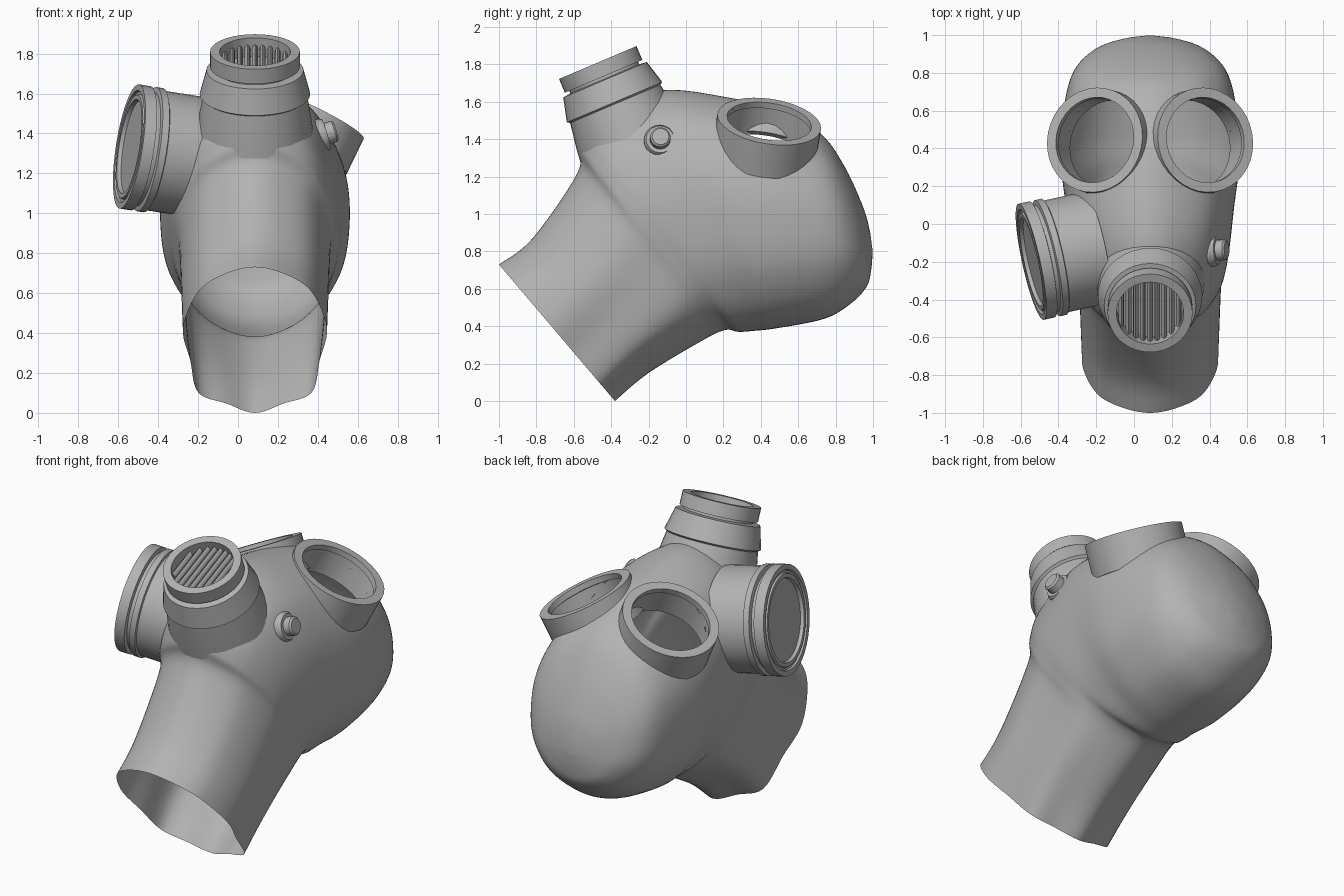
import bpy, bmesh, math
from mathutils import Vector

if "Cube" in bpy.data.objects:
    bpy.data.objects.remove(bpy.data.objects["Cube"])

CX = 0.085  # symmetry plane of the mask
grey = bpy.data.materials.new("grey rubber")
grey.diffuse_color = (0.45, 0.45, 0.45, 1)
grey.use_nodes = True
grey.node_tree.nodes["Principled BSDF"].inputs["Base Color"].default_value = grey.diffuse_color


def finish(name, bm, angle=35, recalc=True):
    if recalc:
        bmesh.ops.recalc_face_normals(bm, faces=bm.faces)
    me = bpy.data.meshes.new(name)
    bm.to_mesh(me)
    bm.free()
    ob = bpy.data.objects.new(name, me)
    bpy.context.collection.objects.link(ob)
    me.materials.append(grey)
    bpy.ops.object.select_all(action='DESELECT')
    ob.select_set(True)
    bpy.context.view_layer.objects.active = ob
    bpy.ops.object.shade_smooth_by_angle(angle=math.radians(angle))
    return ob


def lathe(name, profile, origin, axis, closed=False, seg=36):
    """Revolve (radius, height) points around an axis."""
    q = Vector((0, 0, 1)).rotation_difference(Vector(axis).normalized())
    o = Vector(origin)
    bm = bmesh.new()
    rings = []
    for r, s in profile:
        if r == 0:
            rings.append([bm.verts.new(o + q @ Vector((0, 0, s)))] * seg)
        else:
            rings.append([bm.verts.new(o + q @ Vector((
                r * math.cos(2 * math.pi * k / seg), r * math.sin(2 * math.pi * k / seg), s)))
                for k in range(seg)])
    pairs = list(zip(rings, rings[1:]))
    if closed:
        pairs.append((rings[-1], rings[0]))
    for a, b in pairs:
        for k in range(seg):
            n = (k + 1) % seg
            vs = list(dict.fromkeys([a[k], a[n], b[n], b[k]]))
            bm.faces.new(vs)
    return finish(name, bm)


def spline(pts, closed, n):
    """Catmull-Rom refinement of a point list."""
    m = len(pts)
    out = []
    for i in range(m if closed else m - 1):
        if closed:
            a, b, c, d = (pts[(i + j) % m] for j in (-1, 0, 1, 2))
        else:
            a, b, c, d = (pts[min(max(i + j, 0), m - 1)] for j in (-1, 0, 1, 2))
        for j in range(n):
            t = j / n
            out.append(0.5 * (2 * b + (c - a) * t + (2 * a - 5 * b + 4 * c - d) * t * t
                              + (3 * b - a - 3 * c + d) * t ** 3))
    if not closed:
        out.append(pts[-1])
    return out


# Hood: loft of sections from the neck opening to the crown
# front y, front z, back y, back z, half width
stations = [
    (-1.0, .73, -.38, 0, .36), (-.82, .87, -.20, .15, .37), (-.58, 1.22, .09, .325, .385),
    (-.57, 1.37, .21, .38, .405), (-.48, 1.52, .28, .37, .42), (-.15, 1.66, .36, .375, .445),
    (.24, 1.62, .49, .39, .475), (.50, 1.55, .74, .44, .455), (.72, 1.43, .88, .52, .405),
    (.85, 1.25, .965, .61, .30), (.95, 1.03, .99, .70, .16), (.985, .90, .998, .80, .04)]
neck = [(0, 0), (.43, .05), (.79, .17), (1, .42), (.9, .64), (.79, .86), (.4, .935), (0, 1)]
head = [(0, 0), (.36, .04), (.70, .14), (.94, .32), (1, .53), (.9, .75), (.55, .93), (0, 1)]
grid = []
for i, (fy, fz, by, bz, w) in enumerate(stations):
    f = min(1, i / 4)
    half = [((1 - f) * a + f * c, (1 - f) * b + f * d) for (a, b), (c, d) in zip(neck, head)]
    loop = half + [(-u, t) for u, t in half[-2:0:-1]]
    ring = [Vector((CX + u * w, fy + (by - fy) * t, fz + (bz - fz) * t)) for u, t in loop]
    grid.append(spline(ring, True, 6))
columns = [spline([row[k] for row in grid], False, 6) for k in range(len(grid[0]))]

EYE_R = 0.28
eyes = [(Vector((CX + sx * .293, .445, 1.495)), Vector((sx * .43, .14, .89)).normalized())
        for sx in (-1, 1)]
bm = bmesh.new()
cols = [[bm.verts.new(p) for p in col] for col in columns]
for k, a in enumerate(cols):
    b = cols[(k + 1) % len(cols)]
    for i in range(len(a) - 1):
        bm.faces.new((a[i], b[i], b[i + 1], a[i + 1]))
bm.faces.new([c[-1] for c in cols])
bmesh.ops.recalc_face_normals(bm, faces=bm.faces)
# open the eye holes under the rims
dead = []
for face in bm.faces:
    for o, n in eyes:
        d = face.calc_center_median() - o
        h = d.dot(n)
        if -.4 < h < .25 and (d - n * h).length < EYE_R - .025:
            dead.append(face)
            break
bmesh.ops.delete(bm, geom=dead, context='FACES')
finish("hood", bm, 60, False)

# Eye rims
for side, (o, n) in zip(("left", "right"), eyes):
    lathe(side + "_eye_rim", [(EYE_R, 0), (EYE_R, -.2), (.24, -.2), (.24, -.04), (.228, -.035), (.228, 0)],
          o, n, True)

# Mouthpiece: skirt, band, groove and open cap
m_axis = Vector((0, -.39, .92)).normalized()
m_base = Vector((CX, -.382, 1.598))
lathe("mouthpiece", [(.30, -.28), (.285, -.15), (.262, -.01), (.277, 0), (.243, .13), (.20, .135),
                     (.20, .15), (.225, .15), (.225, .23), (.178, .23), (.178, .13), (0, .13)],
      m_base, m_axis)

# Grille bars inside the cap
q = Vector((0, 0, 1)).rotation_difference(m_axis)
bm = bmesh.new()
for i in range(-4, 5):
    x = i * .038
    L = math.sqrt(.178 ** 2 - x * x)
    ends = []
    for y in (-L, L):
        ends.append([bm.verts.new(m_base + q @ Vector((
            x + .015 * math.cos(k * math.pi / 4), y, .165 + .03 * math.sin(k * math.pi / 4))))
            for k in range(8)])
    for k in range(8):
        n = (k + 1) % 8
        bm.faces.new((ends[0][k], ends[0][n], ends[1][n], ends[1][k]))
    for e in ends:
        bm.faces.new(e)
finish("grille_bars", bm, 50)

# Side filter canister
lathe("filter_canister", [(0, -.02), (.235, -.02), (.24, 0), (.262, 0), (.267, -.012), (.28, -.012),
                          (.285, 0), (.315, 0), (.315, -.06), (.29, -.065), (.29, -.085),
                          (.315, -.09), (.315, -.125), (.303, -.13), (.303, -.36), (0, -.36)],
      (-.545, -.2, 1.335), (-.96, -.21, .15), seg=40)

# Side valve button
lathe("valve_button", [(.085, -.08), (.085, .015), (.075, .03), (.055, .03), (.055, .07), (.045, .08), (0, .08)],
      (.415, -.14, 1.39), (.95, .05, .3), seg=20)
